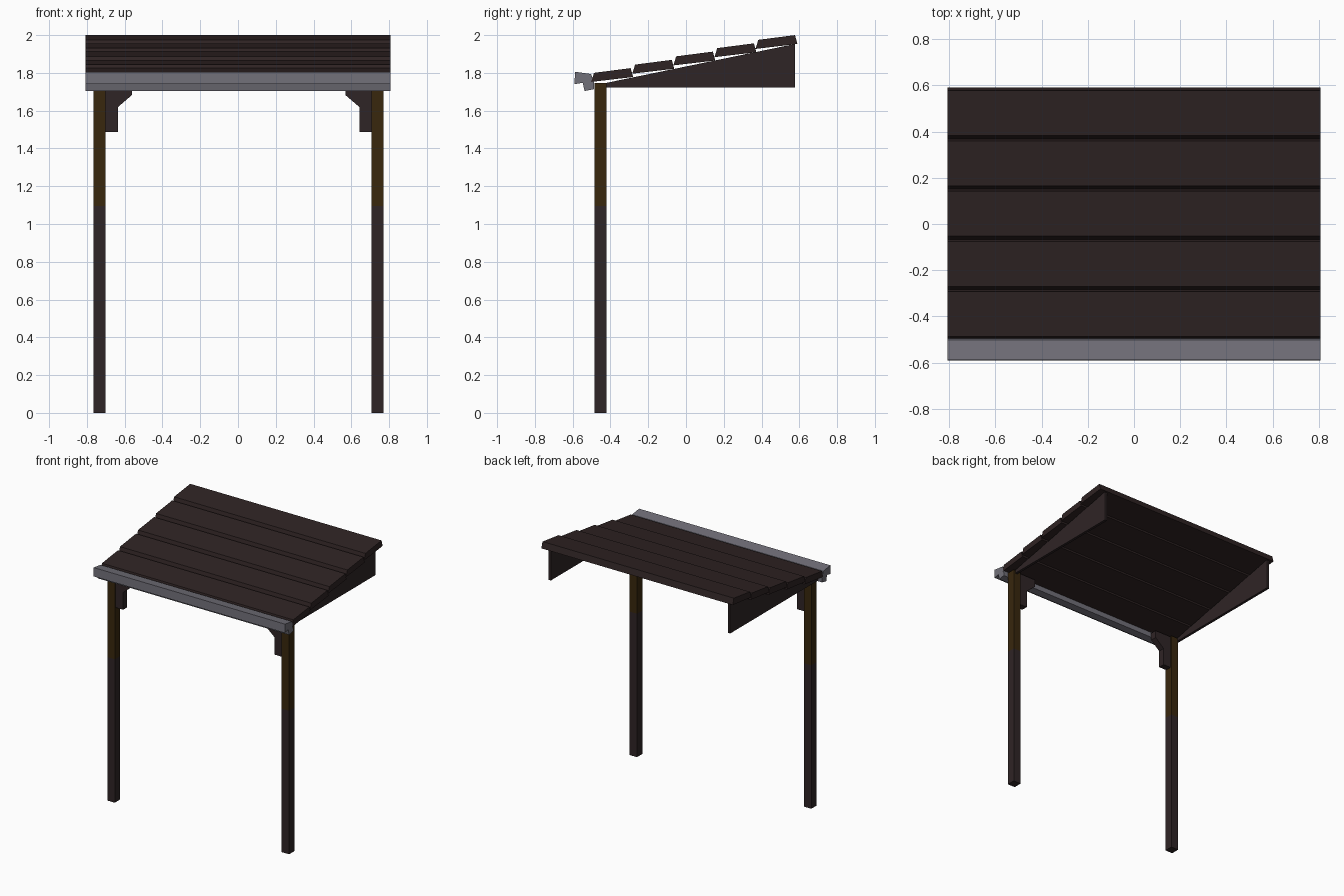
import bpy
import bmesh

cube = bpy.data.objects.get("Cube")
if cube:
    bpy.data.objects.remove(cube, do_unlink=True)


def material(name, r, g, b):
    mat = bpy.data.materials.new(name)
    mat.use_nodes = True
    mat.diffuse_color = (r, g, b, 1)
    bsdf = mat.node_tree.nodes["Principled BSDF"]
    bsdf.inputs["Base Color"].default_value = (r, g, b, 1)
    bsdf.inputs["Roughness"].default_value = 0.8
    return mat


dark_wood = material("dark wood", 0.028, 0.018, 0.019)
roof_wood = material("roof wood", 0.028, 0.017, 0.017)
olive_wood = material("olive brown wood", 0.040, 0.020, 0.004)
gutter_grey = material("gutter grey", 0.165, 0.160, 0.190)


def prism(name, profile, lo, hi, axis, mat):
    """Extrude a 2D profile from lo to hi along x (profile y, z) or y (profile x, z)."""
    def place(p, d):
        return (d, p[0], p[1]) if axis == "x" else (p[0], d, p[1])

    bm = bmesh.new()
    ends = [[bm.verts.new(place(p, d)) for p in profile] for d in (lo, hi)]
    for ring in ends:
        bm.faces.new(ring)
    n = len(profile)
    for i in range(n):
        j = (i + 1) % n
        bm.faces.new((ends[0][i], ends[0][j], ends[1][j], ends[1][i]))
    bmesh.ops.recalc_face_normals(bm, faces=bm.faces)
    mesh = bpy.data.meshes.new(name)
    bm.to_mesh(mesh)
    bm.free()
    mesh.materials.append(mat)
    obj = bpy.data.objects.new(name, mesh)
    bpy.context.collection.objects.link(obj)
    return obj


def rect(a, b, bottom, top):
    return [(a, bottom), (b, bottom), (b, top), (a, top)]


HALF = 0.808
FRONT, BACK = -0.485, -0.42

# Overlapping roof planks, each a bevelled board stepped down towards the front
board = [(0.368, 1.927), (0.383, 1.975), (0.577, 2.0), (0.59, 1.953)]
for i in range(5):
    profile = [(y - 0.2175 * i, z - 0.0437 * i) for y, z in board]
    prism(f"roof_plank_{i + 1}", profile, -HALF, HALF, "x", roof_wood)

# Stepped gutter along the front edge
gutter = [(-0.588, 1.806), (-0.503, 1.794), (-0.488, 1.755), (-0.487, 1.714),
          (-0.537, 1.704), (-0.547, 1.748), (-0.59, 1.74)]
prism("gutter", gutter, -HALF, HALF, "x", gutter_grey)

# Two-tone posts, corner brackets and triangular side panels
gable = [(-0.48, 1.722), (0.577, 1.722), (0.577, 1.953), (-0.48, 1.735)]
for side, s, inner, panel in (("right", -1, 0.701, 0.777), ("left", 1, 0.708, 0.757)):
    outer = inner + 0.063
    a, b = sorted((s * inner, s * outer))
    prism(f"{side}_post_lower", rect(a, b, 0, 1.095), FRONT, BACK, "y", dark_wood)
    prism(f"{side}_post_upper", rect(a, b, 1.095, 1.746), FRONT, BACK, "y", olive_wood)
    bracket = [(0, 1.487), (0.065, 1.487), (0.065, 1.619), (0.14, 1.683),
               (0.14, 1.74), (0, 1.74)]
    prism(f"{side}_bracket", [(s * (inner - x), z) for x, z in bracket],
          FRONT + 0.008, BACK - 0.008, "y", dark_wood)
    lo, hi = sorted((s * panel, s * (panel - 0.02)))
    prism(f"{side}_side_panel", gable, lo, hi, "x", dark_wood)
